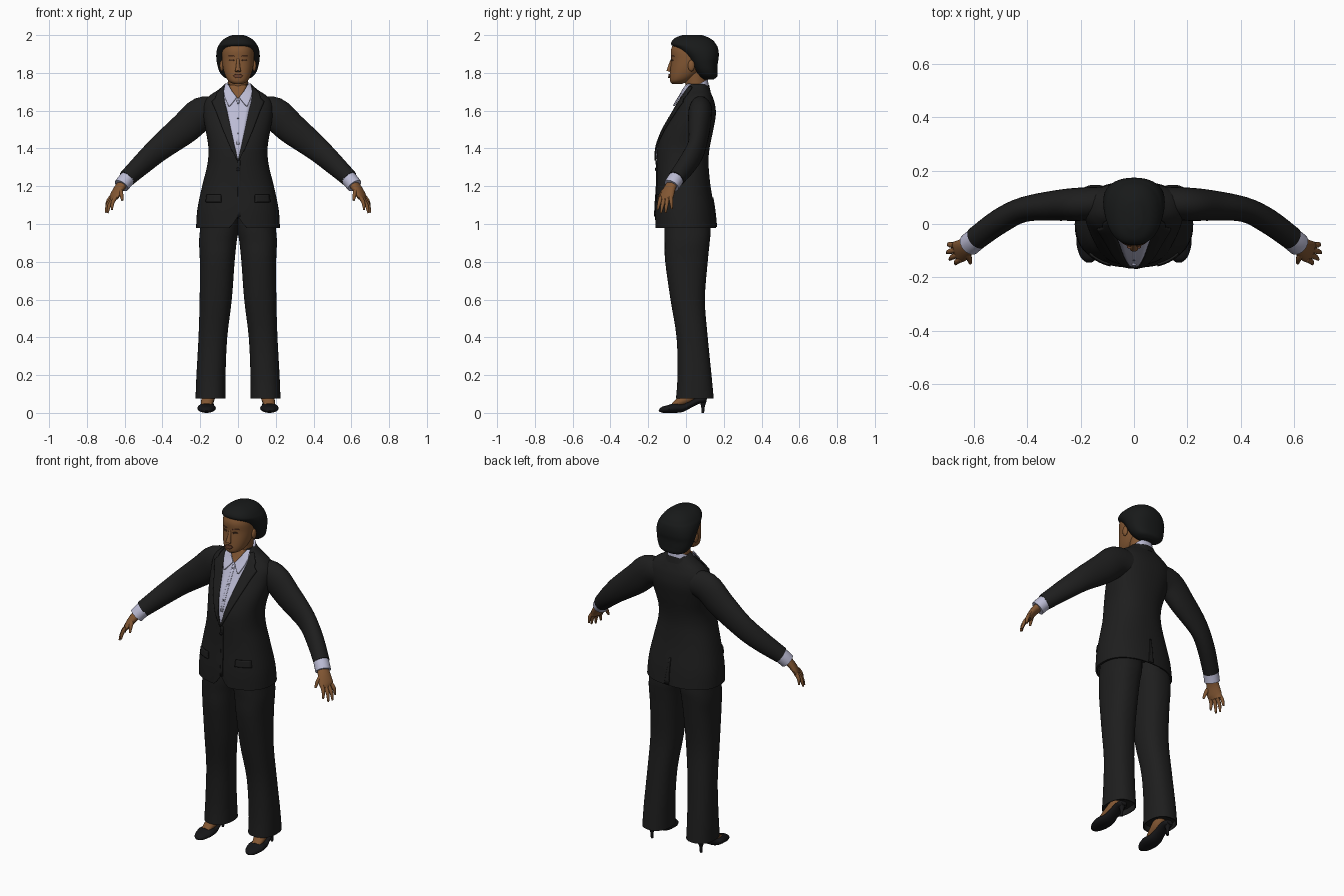
import bpy, bmesh, math
from mathutils import Vector


def material(name, rgb):
    m = bpy.data.materials.new(name)
    m.diffuse_color = (*rgb, 1)
    return m


SUIT = material("suit_black", (0.013, 0.013, 0.013))
HAIR = material("hair_black", (0.009, 0.010, 0.010))
SHOE = material("shoe_black", (0.008, 0.008, 0.009))
SKIN = material("skin_brown", (0.225, 0.095, 0.033))
LIP = material("lip_brown", (0.15, 0.055, 0.028))
EYE = material("eye_dark", (0.06, 0.026, 0.012))
SHIRT = material("shirt_lavender", (0.50, 0.50, 0.66))
BUTTON = material("button_grey", (0.12, 0.12, 0.16))


def finish(name, bm, mat, mirror=False, angle=45):
    bmesh.ops.recalc_face_normals(bm, faces=bm.faces)
    me = bpy.data.meshes.new(name)
    bm.to_mesh(me)
    bm.free()
    me.materials.append(mat)
    me.shade_smooth()
    me.set_sharp_from_angle(angle=math.radians(angle))
    ob = bpy.data.objects.new(name, me)
    bpy.context.collection.objects.link(ob)
    if mirror:
        ob.modifiers.new("mirror", 'MIRROR')
    return ob


def dense(rows, k=4):
    """Catmull-Rom interpolation of rows of numbers."""
    out = []
    for i in range(len(rows) - 1):
        p = [rows[max(0, min(len(rows) - 1, i + j))] for j in (-1, 0, 1, 2)]
        for s in range(k):
            t = s / k
            out.append(tuple(0.5 * (2 * b + (c - a) * t + (2 * a - 5 * b + 4 * c - d) * t * t
                                    + (3 * b - a - 3 * c + d) * t ** 3)
                             for a, b, c, d in zip(*p)))
    return out + [tuple(rows[-1])]


def skin(name, rings, mat, mirror=False):
    bm = bmesh.new()
    vs = [[bm.verts.new(p) for p in r] for r in rings]
    n = len(vs[0])
    for a, b in zip(vs, vs[1:]):
        for i in range(n):
            bm.faces.new((a[i], a[(i + 1) % n], b[(i + 1) % n], b[i]))
    bm.faces.new(vs[0])
    bm.faces.new(vs[-1])
    return finish(name, bm, mat, mirror)


def sgnpow(v, e):
    return math.copysign(abs(v) ** e, v)


def loft(name, rows, mat, n=2.3, seg=40, k=4, mirror=False, hem=0, warp=None):
    """Stack of rounded sections, each row = z, centre x, half width, front y, back y."""
    rows = dense(rows, k)
    if hem:  # hollow lower edge
        z, cx, rx, f, b = rows[0]
        rows = [(z + hem, cx, rx * .9, f + .012, b - .012),
                (z, cx, rx * .95, f + .007, b - .007)] + rows
    rings = []
    for z, cx, rx, f, b in rows:
        ring = []
        for i in range(seg):
            a = math.tau * i / seg
            p = Vector((cx + rx * sgnpow(math.cos(a), 2 / n),
                        (f + b) / 2 + (b - f) / 2 * sgnpow(math.sin(a), 2 / n), z))
            ring.append(warp(p) if warp else p)
        rings.append(ring)
    return skin(name, rings, mat, mirror)


def tube(name, pts, mat, mirror=True, seg=16, k=4):
    """Tube through rows of x, y, z, vertical radius, sideways radius."""
    pts = dense(pts, k)
    rings = []
    for i, p in enumerate(pts):
        t = (Vector(pts[min(i + 1, len(pts) - 1)][:3]) - Vector(pts[max(i - 1, 0)][:3])).normalized()
        h = t.cross(Vector((0, 0, 1))).normalized()
        v = h.cross(t)
        rings.append([Vector(p[:3]) + v * p[3] * math.sin(a) + h * p[4] * math.cos(a)
                      for a in (math.tau * j / seg for j in range(seg))])
    return skin(name, rings, mat, mirror)


def surface_y(table, x, z, n, side=-1):
    t = dense(table)
    z = max(t[0][0], min(t[-1][0], z))
    for a, b in zip(t, t[1:]):
        if z <= b[0]:
            w = (z - a[0]) / (b[0] - a[0])
            _, _, rx, f, k = [p + (q - p) * w for p, q in zip(a, b)]
            q = min(abs(x) / rx, .97)
            return (f + k) / 2 + side * (k - f) / 2 * (1 - q ** n) ** (1 / n)


def plate(name, table, rows, mat, off, n=2.3, thick=.008, mirror=False, side=-1):
    """Thin panel lying on a lofted surface, each row = z, left x, right x."""
    bm, grid = bmesh.new(), []
    for a, b in zip(rows, rows[1:]):
        for s in range(6):
            grid.append([p + (q - p) * s / 6 for p, q in zip(a, b)])
    grid.append(rows[-1])
    vs = [[bm.verts.new((x, surface_y(table, x, z, n, side) + side * off, z))
           for x in (x0 + (x1 - x0) * i / 6 for i in range(7))] for z, x0, x1 in grid]
    for a, b in zip(vs, vs[1:]):
        for i in range(6):
            bm.faces.new((a[i], a[i + 1], b[i + 1], b[i]))
    ob = finish(name, bm, mat, mirror)
    mod = ob.modifiers.new("thickness", 'SOLIDIFY')
    mod.thickness, mod.offset = thick, 0
    return ob


def ball(name, centre, size, mat, mirror=False):
    bm = bmesh.new()
    bmesh.ops.create_uvsphere(bm, u_segments=16, v_segments=10, radius=1)
    for v in bm.verts:
        v.co = Vector(centre) + v.co * Vector(size)
    return finish(name, bm, mat, mirror)


# Jacket body, with the front edges parting above the hem
JACKET = [(.98, 0, .222, -.163, .16), (1.08, 0, .215, -.163, .15), (1.2, 0, .19, -.155, .13),
          (1.3, 0, .165, -.155, .12), (1.36, 0, .157, -.155, .12), (1.42, 0, .158, -.148, .128),
          (1.5, 0, .172, -.118, .145), (1.58, 0, .185, -.073, .158), (1.64, 0, .182, -.04, .152),
          (1.68, 0, .15, -.015, .138), (1.71, 0, .105, 0, .125), (1.74, 0, .07, .015, .112)]


def part_hem(p):
    if p.z < 1.08 and p.y < 0 and abs(p.x) < .04:
        p.z += .06 * (1 - abs(p.x) / .04) * (1.08 - p.z) / .1
    return p


loft("jacket", JACKET, SUIT, seg=72, hem=.05, warp=part_hem)
tube("sleeve", [(.1, .085, 1.6, .07, .055), (.19, .075, 1.587, .086, .062),
                (.28, .07, 1.508, .083, .058), (.41, .055, 1.405, .068, .047),
                (.5, .012, 1.325, .058, .047), (.59, -.053, 1.24, .046, .044)], SUIT, seg=24)
plate("lapel", JACKET, [(1.725, .07, .082), (1.685, .074, .115), (1.665, .073, .118),
                        (1.645, .07, .138), (1.6, .058, .118), (1.5, .037, .08),
                        (1.4, .015, .038), (1.335, -.002, .004)], SUIT, .008, mirror=True)
plate("front_overlap", JACKET, [(1.335, -.002, .012), (1.2, -.002, .014), (1.04, 0, .014)], SUIT, .002, thick=.006)
plate("pocket_flap", JACKET, [(1.155, .09, .165), (1.115, .088, .17)], SUIT, .004, mirror=True)
plate("back_vent", JACKET, [(1.14, 0, .008), (.985, 0, .03)], SUIT, .002, side=1, thick=.006)
ball("jacket_button", (0, surface_y(JACKET, 0, 1.29, 2.3) - .005, 1.29), (.009, .004, .009), SHOE)


def shear(p):
    p.z += (p.y - .06) * .6
    return p


loft("jacket_collar", [(1.66, 0, .095, 0, .13), (1.70, 0, .077, 0, .122)], SUIT, warp=shear)

# Shirt front, collar and cuffs
plate("shirt_front", JACKET, [(1.72, -.072, .072), (1.66, -.074, .074), (1.6, -.06, .06),
                              (1.5, -.039, .039), (1.4, -.017, .017), (1.345, -.001, .001)],
      SHIRT, .003, thick=.006)
plate("shirt_placket", JACKET, [(1.655, -.008, .008), (1.42, -.008, .008)], SHIRT, .006, thick=.004)
for z in (1.64, 1.56, 1.48):
    ball("shirt_button", (0, surface_y(JACKET, 0, z, 2.3) - .009, z), (.004, .003, .004), BUTTON)
plate("throat", JACKET, [(1.735, -.05, .05), (1.69, -.025, .025), (1.665, -.002, .002)], SKIN, .008)
loft("shirt_collar_band", [(1.69, 0, .072, -.008, .12), (1.735, 0, .062, -.006, .116)], SHIRT, warp=shear)
plate("shirt_collar_point", JACKET, [(1.74, .052, .066), (1.70, .03, .076), (1.67, .006, .07),
                                     (1.625, .042, .05)], SHIRT, .018, mirror=True)
tube("shirt_cuff", [(.578, -.046, 1.25, .042, .042), (.6, -.063, 1.225, .042, .043),
                    (.617, -.077, 1.203, .041, .043)], SHIRT, seg=20)

# Hands
tube("palm", [(.6, -.065, 1.225, .026, .03), (.63, -.087, 1.188, .022, .036),
              (.655, -.103, 1.145, .017, .042), (.664, -.107, 1.125, .011, .038)], SKIN)
for finger, base, tip in (("index", (.647, -.132, 1.143), (.668, -.15, 1.075)),
                          ("middle", (.658, -.115, 1.135), (.69, -.133, 1.058)),
                          ("ring", (.668, -.098, 1.133), (.7, -.108, 1.06)),
                          ("little", (.673, -.08, 1.142), (.695, -.075, 1.08))):
    b, t = Vector(base), Vector(tip)
    mid = (b + t) / 2 + Vector((.006, 0, .004))
    tube(finger + "_finger", [(*b, .011, .011), (*mid, .010, .010), (*t, .005, .005)], SKIN, seg=10)
tube("thumb", [(.628, -.1, 1.19, .014, .014), (.618, -.128, 1.16, .012, .011),
               (.613, -.146, 1.125, .006, .006)], SKIN, seg=10)

# Trousers
loft("trouser_leg", [(.075, .145, .08, -.053, .147), (.2, .143, .077, -.045, .135),
                     (.4, .133, .076, -.05, .115), (.6, .118, .085, -.082, .1),
                     (.8, .11, .092, -.11, .115), (.9, .107, .099, -.113, .125),
                     (.96, .1, .102, -.115, .13), (1.03, .095, .1, -.115, .125)],
     SUIT, mirror=True, hem=.03)

# Shoes and feet
tube("shoe", [(.168, -.143, .01, .004, .012), (.168, -.125, .016, .016, .032),
              (.167, -.09, .021, .021, .046), (.166, -.055, .026, .026, .049),
              (.165, -.02, .026, .021, .043), (.163, .02, .044, .018, .035),
              (.162, .06, .064, .018, .033), (.162, .095, .072, .018, .03),
              (.162, .11, .072, .012, .018)], SHOE)
tube("foot", [(.167, -.07, .04, .012, .026), (.163, -.03, .06, .026, .033),
              (.155, .02, .09, .035, .035), (.15, .05, .13, .03, .03)], SKIN)
loft("shoe_heel", [(0, .162, .007, .082, .096), (.035, .162, .009, .08, .1),
                   (.065, .162, .02, .07, .11)], SHOE, n=2, seg=12, mirror=True)

# Neck, head and face
loft("neck", [(1.64, 0, .06, .005, .115), (1.72, 0, .052, .0, .108), (1.82, 0, .056, -.02, .108)], SKIN, n=2)
HEAD = [(1.742, 0, .024, -.075, -.02), (1.755, 0, .048, -.084, .01), (1.78, 0, .065, -.086, .05),
        (1.82, 0, .078, -.083, .09), (1.87, 0, .085, -.078, .12), (1.92, 0, .085, -.08, .13),
        (1.96, 0, .07, -.062, .12), (1.985, 0, .04, -.03, .09)]
loft("head", HEAD, SKIN, n=2.2)
tube("nose", [(0, -.073, 1.875, .006, .007), (0, -.084, 1.835, .011, .011),
              (0, -.093, 1.808, .011, .016)], SKIN, mirror=False, seg=12)
plate("lips", HEAD, [(1.793, -.012, .012), (1.784, -.026, .026), (1.772, -.012, .012)], LIP, .004, n=2.2)
plate("eye", HEAD, [(1.872, .024, .04), (1.867, .019, .046), (1.862, .026, .04)], EYE, .001, n=2.2,
      thick=.003, mirror=True)
plate("eyebrow", HEAD, [(1.891, .022, .05), (1.886, .017, .054)], LIP, .001, n=2.2, thick=.003, mirror=True)
ball("ear", (.086, .028, 1.838), (.011, .018, .03), SKIN, mirror=True)

# Hair swept back into a low roll
loft("hair", [(1.765, 0, .045, .09, .145), (1.78, 0, .078, .07, .165), (1.81, 0, .1, .045, .167),
              (1.85, 0, .111, .02, .168), (1.88, 0, .115, 0, .173), (1.91, 0, .114, -.03, .173),
              (1.935, 0, .108, -.06, .168), (1.95, 0, .1, -.078, .16), (1.97, 0, .085, -.074, .145),
              (1.987, 0, .063, -.055, .12), (2.0, 0, .03, -.02, .085)], HAIR, n=2.3)
ball("hair_roll", (0, .135, 1.81), (.08, .032, .042), HAIR)
